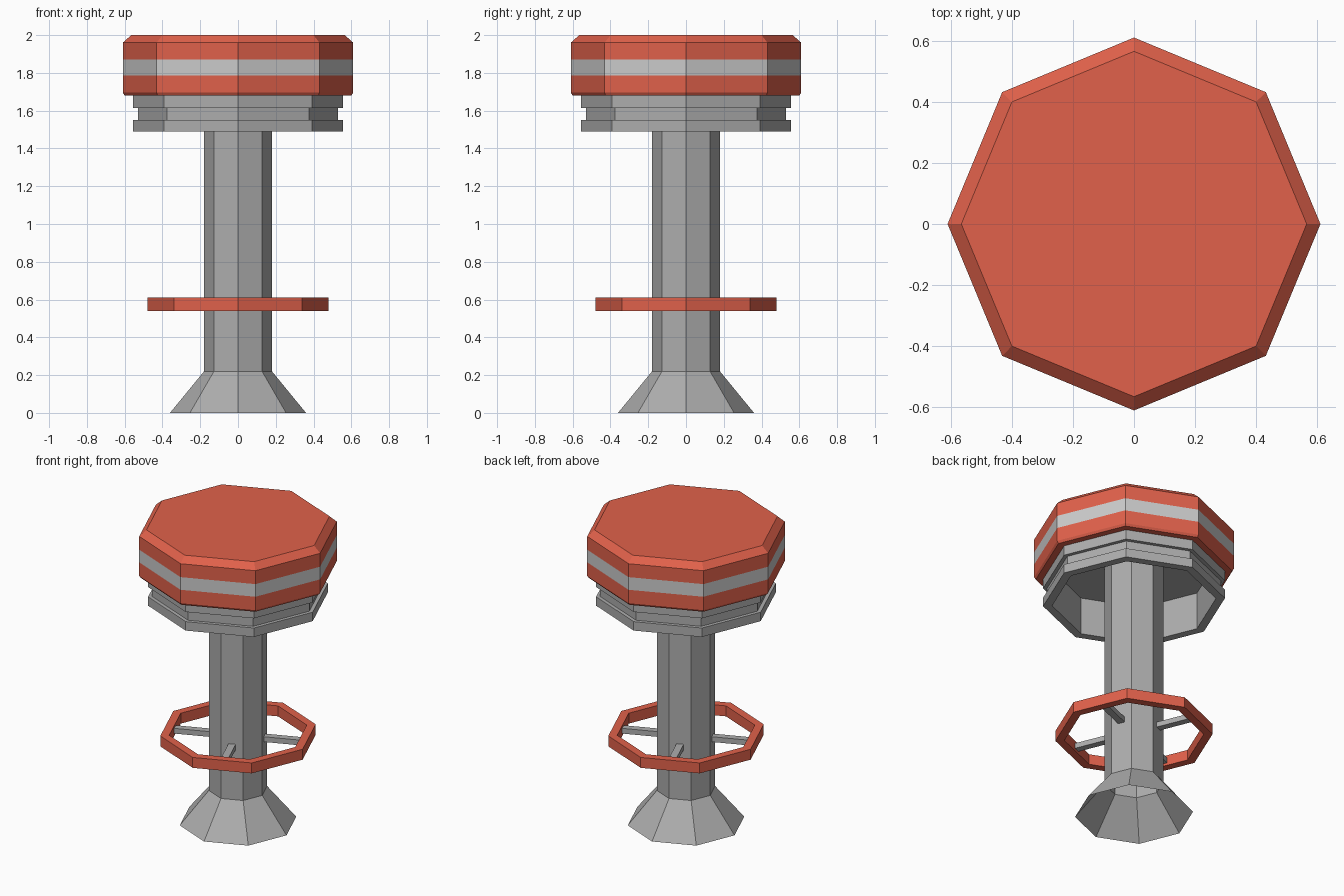
import bpy
import bmesh
from math import cos, sin, pi, radians
from mathutils import Matrix

if "Cube" in bpy.data.objects:
    bpy.data.objects.remove(bpy.data.objects["Cube"])

SIDES = 8


def material(name, rgb):
    m = bpy.data.materials.new(name)
    m.diffuse_color = (*rgb, 1)
    m.use_nodes = True
    m.node_tree.nodes["Principled BSDF"].inputs["Base Color"].default_value = m.diffuse_color
    return m


red = material("red_paint", (0.75, 0.12, 0.07))
pale = material("pale_grey", (0.60, 0.60, 0.60))
steel = material("steel_grey", (0.42, 0.42, 0.42))


def finish(name, bm, mat):
    mesh = bpy.data.meshes.new(name)
    bm.to_mesh(mesh)
    bm.free()
    mesh.materials.append(mat)
    obj = bpy.data.objects.new(name, mesh)
    bpy.context.collection.objects.link(obj)
    return obj


def lathe(name, profile, mat, closed=False, cap_start=False, cap_end=False):
    """Turn a (radius, z) profile into a flat-faced octagonal part."""
    bm = bmesh.new()
    rings = [[bm.verts.new((r * cos(2 * pi * i / SIDES), r * sin(2 * pi * i / SIDES), z))
              for i in range(SIDES)] for r, z in profile]
    pairs = list(zip(rings, rings[1:]))
    if closed:
        pairs.append((rings[-1], rings[0]))
    for a, b in pairs:
        for i in range(SIDES):
            j = (i + 1) % SIDES
            bm.faces.new((a[i], a[j], b[j], b[i]))
    if cap_start:
        bm.faces.new(rings[0][::-1])
    if cap_end:
        bm.faces.new(rings[-1])
    return finish(name, bm, mat)


# Hollow column flaring into an open foot
lathe("column", [(0.36, 0), (0.18, 0.22), (0.18, 1.74)], steel)

# Grooved collar under the seat, hollow from below
lathe("collar", [(0.50, 1.74), (0.50, 1.49), (0.555, 1.49), (0.555, 1.55), (0.53, 1.55),
                 (0.53, 1.615), (0.555, 1.615), (0.555, 1.68)], steel, cap_start=True)

# Seat cushion with a flush pale stripe
lathe("seat_lower", [(0.50, 1.68), (0.60, 1.68), (0.61, 1.695), (0.61, 1.785)], red)
lathe("seat_stripe", [(0.61, 1.785), (0.61, 1.87)], pale)
lathe("seat_upper", [(0.61, 1.87), (0.61, 1.96), (0.565, 2.0)], red, cap_end=True)

# Foot ring
lathe("foot_ring", [(0.48, 0.54), (0.48, 0.61), (0.425, 0.61), (0.425, 0.54)], red, closed=True)

# Four spokes joining the column to the flats of the ring
for k in range(4):
    bm = bmesh.new()
    bmesh.ops.create_cube(bm, size=1, matrix=Matrix.Rotation(radians(22.5 + 90 * k), 4, 'Z')
                          @ Matrix.Translation((0.2825, 0, 0.575))
                          @ Matrix.Diagonal((0.235, 0.045, 0.035, 1)))
    finish(f"spoke_{k + 1}", bm, steel)
